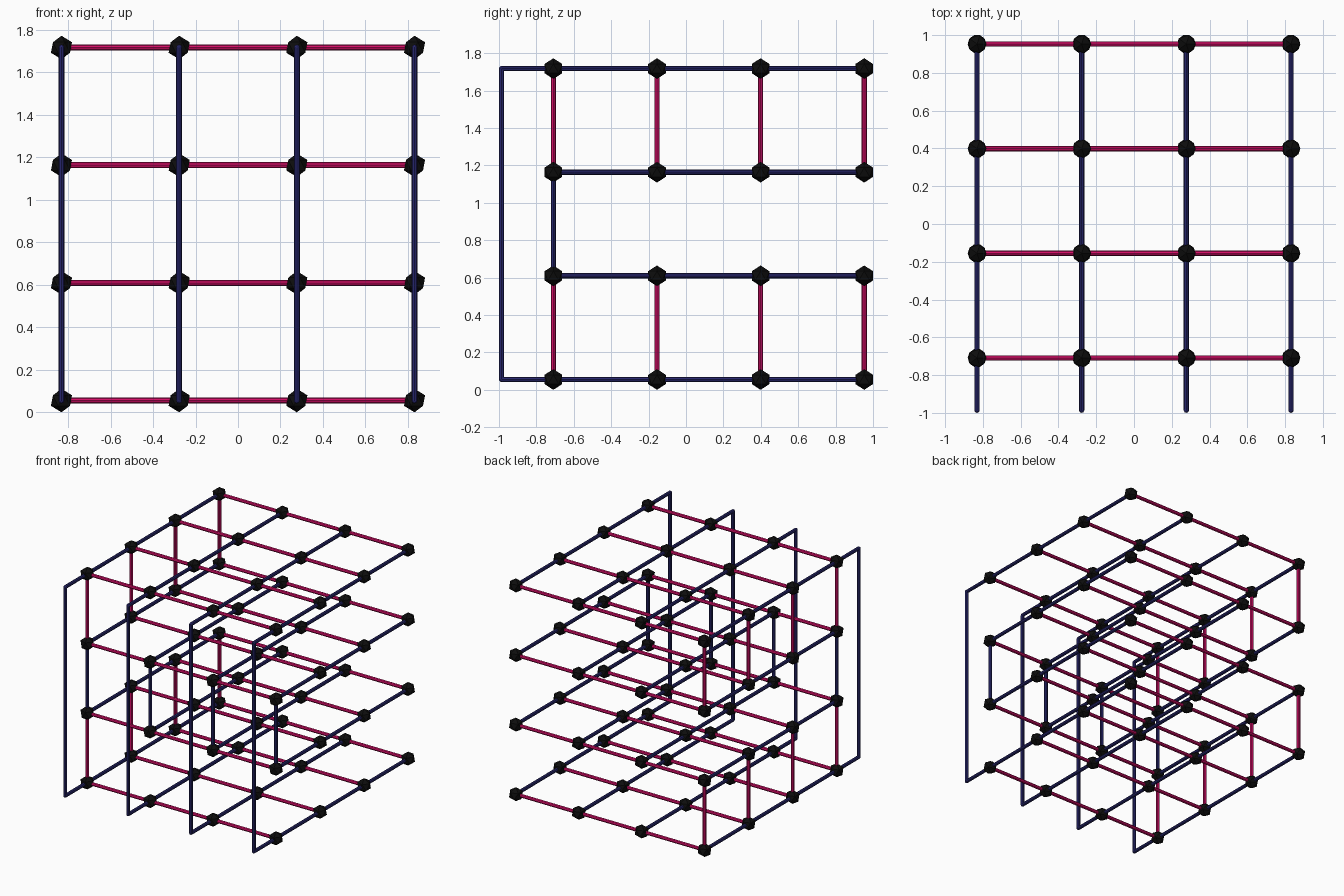
import bpy, bmesh
from mathutils import Vector, Matrix

if "Cube" in bpy.data.objects:
    bpy.data.objects.remove(bpy.data.objects["Cube"])

S = 0.554            # lattice spacing
R = 0.1 * S          # node radius
T = 0.025 * S        # rod radius
XS = [(i - 1.5) * S for i in range(4)]
Y_OUT = -1 + T       # plane of the outer return loops
YS = [Y_OUT + S / 2 + i * S for i in range(4)]
ZS = [R + i * S for i in range(4)]


def material(name, color):
    m = bpy.data.materials.new(name)
    m.diffuse_color = (*color, 1)
    m.use_nodes = True
    m.node_tree.nodes["Principled BSDF"].inputs["Base Color"].default_value = m.diffuse_color
    return m


navy = material("navy", (0.020, 0.019, 0.150))
magenta = material("magenta", (0.66, 0.004, 0.135))
black = material("black", (0.004, 0.004, 0.004))


def finish(name, bm, mat):
    me = bpy.data.meshes.new(name)
    bm.to_mesh(me)
    bm.free()
    me.materials.append(mat)
    ob = bpy.data.objects.new(name, me)
    bpy.context.collection.objects.link(ob)
    return ob


def rods(name, pairs, mat):
    """One round rod between each pair of points."""
    bm = bmesh.new()
    for a, b in pairs:
        a, b = Vector(a), Vector(b)
        d = b - a
        rot = d.to_track_quat('Z', 'Y').to_matrix().to_4x4()
        bmesh.ops.create_cone(bm, cap_ends=True, segments=8, radius1=T, radius2=T,
                              depth=d.length, matrix=Matrix.Translation((a + b) / 2) @ rot)
    return finish(name, bm, mat)


def balls(name, points, radius, subdivisions, mat):
    bm = bmesh.new()
    for p in points:
        bmesh.ops.create_icosphere(bm, subdivisions=subdivisions, radius=radius,
                                   matrix=Matrix.Translation(p))
    return finish(name, bm, mat)


# black icosahedron nodes
balls("nodes", [(x, y, z) for x in XS for y in YS for z in ZS], R, 1, black)

# magenta rods running left to right
rods("cross_rods", [((XS[0], y, z), (XS[3], y, z)) for y in YS for z in ZS], magenta)

# magenta uprights on the left side, lower and upper storeys
rods("left_uprights", [((XS[0], y, ZS[k]), (XS[0], y, ZS[k + 1]))
                       for y in YS for k in (0, 2)], magenta)

# navy rods running front to back; top and bottom ones reach the outer loop
rods("depth_rods", [((x, Y_OUT if k in (0, 3) else YS[0], ZS[k]), (x, YS[3], ZS[k]))
                    for x in XS for k in range(4)], navy)

# navy inner uprights joining the two middle layers at the front
rods("inner_uprights", [((x, YS[0], ZS[1]), (x, YS[0], ZS[2])) for x in XS], navy)

# navy outer uprights joining the top and bottom layers
rods("outer_uprights", [((x, Y_OUT, ZS[0]), (x, Y_OUT, ZS[3])) for x in XS], navy)

# rounded elbows at the corners of the outer loops
balls("loop_elbows", [(x, Y_OUT, z) for x in XS for z in (ZS[0], ZS[3])], T, 2, navy)
